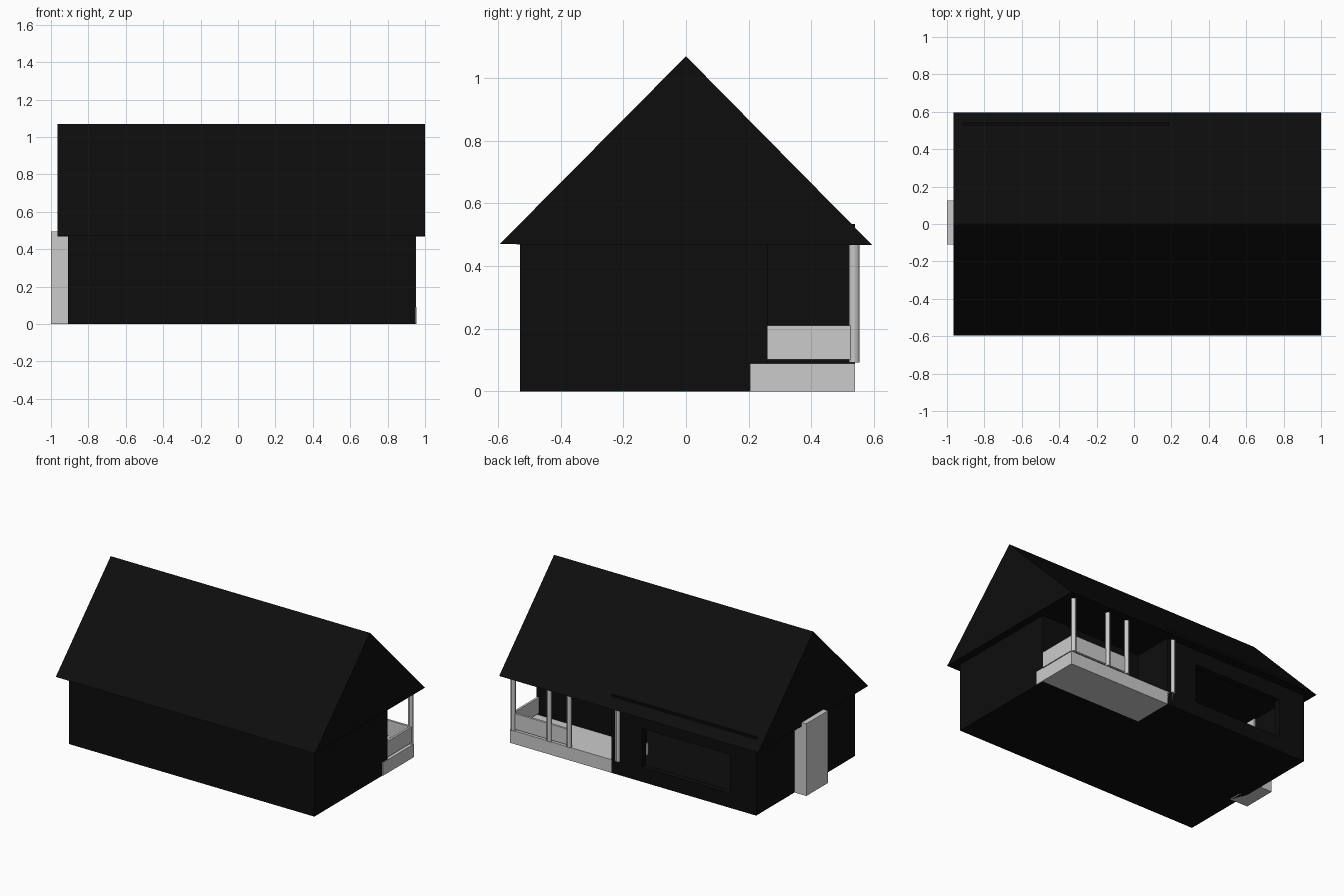
import bpy

if "Cube" in bpy.data.objects:
    bpy.data.objects.remove(bpy.data.objects["Cube"])

black = bpy.data.materials.new("dark_paint")
black.diffuse_color = (0.004, 0.004, 0.004, 1)
black.use_nodes = True
black.node_tree.nodes["Principled BSDF"].inputs["Base Color"].default_value = black.diffuse_color


def mesh_object(name, verts, faces, mat=None):
    me = bpy.data.meshes.new(name)
    me.from_pydata(verts, [], faces)
    ob = bpy.data.objects.new(name, me)
    bpy.context.collection.objects.link(ob)
    if mat:
        me.materials.append(mat)
    return ob


def box(name, x, y, z, mat=None):
    """Box from (min, max) pairs along each axis."""
    verts = [(a, b, c) for a in x for b in y for c in z]
    faces = [(0, 1, 3, 2), (4, 6, 7, 5), (0, 4, 5, 1),
             (2, 3, 7, 6), (0, 2, 6, 4), (1, 5, 7, 3)]
    return mesh_object(name, verts, faces, mat)


X0, X1, Y0, Y1 = -0.91, 0.95, -0.53, 0.54   # outer wall faces
T = 0.04                                    # wall thickness
PX, PY = 0.185, 0.26                        # inner corner of the porch
H = 0.475

# Floor, L-shaped around the porch
box("floor_main", (X0, PX), (Y0, Y1), (0, 0.012), black)
box("floor_wing", (PX, X1), (Y0, PY), (0, 0.012), black)

# Walls
box("front_wall", (X0, X1), (Y0, Y0 + T), (0, H), black)
box("left_wall", (X0, X0 + T), (Y0, Y1), (0, H), black)
box("right_wall", (X1 - T, X1), (Y0, PY), (0, H), black)
box("porch_back_wall", (PX - T, X1), (PY - T, PY), (0, H), black)
box("porch_side_wall", (PX - T, PX), (PY - T, Y1), (0, H), black)

# Back wall around the window opening; its top just breaks through the roof
WX0, WX1, WZ0, WZ1 = -0.71, -0.045, 0.10, 0.365
for name, x, z in (("sill", (X0, PX), (0, WZ0)),
                   ("lintel", (X0, PX), (WZ1, 0.535)),
                   ("left_pier", (X0, WX0), (WZ0, WZ1)),
                   ("right_pier", (WX1, PX), (WZ0, WZ1))):
    box("back_wall_" + name, x, (Y1 - T, Y1), z, black)

# Gable roof
profile = [(-0.595, 0.47), (0.595, 0.467), (0, 1.07)]
mesh_object("roof", [(x, y, z) for x in (-0.965, 1.0) for y, z in profile],
            [(0, 2, 1), (3, 4, 5), (0, 1, 4, 3), (1, 2, 5, 4), (2, 0, 3, 5)], black)

# Chimney block on the left wall
box("chimney_block", (-1.0, -0.86), (-0.11, 0.125), (0, 0.495))

# Porch deck and low railing panels
box("porch_deck", (0.14, 0.955), (0.205, Y1), (0, 0.09))
box("end_railing", (0.932, 0.947), (PY, 0.525), (0.102, 0.21))
box("back_railing", (0.51, 0.947), (0.525, 0.54), (0.102, 0.21))

# Porch posts
for i, x in enumerate((0.935, 0.66, 0.51, 0.14)):
    bpy.ops.mesh.primitive_cylinder_add(vertices=12, radius=0.0175, depth=0.40,
                                        location=(x, 0.537, 0.292))
    post = bpy.context.object
    post.name = "porch_post_%d" % (i + 1)
    bpy.ops.object.shade_smooth_by_angle()
